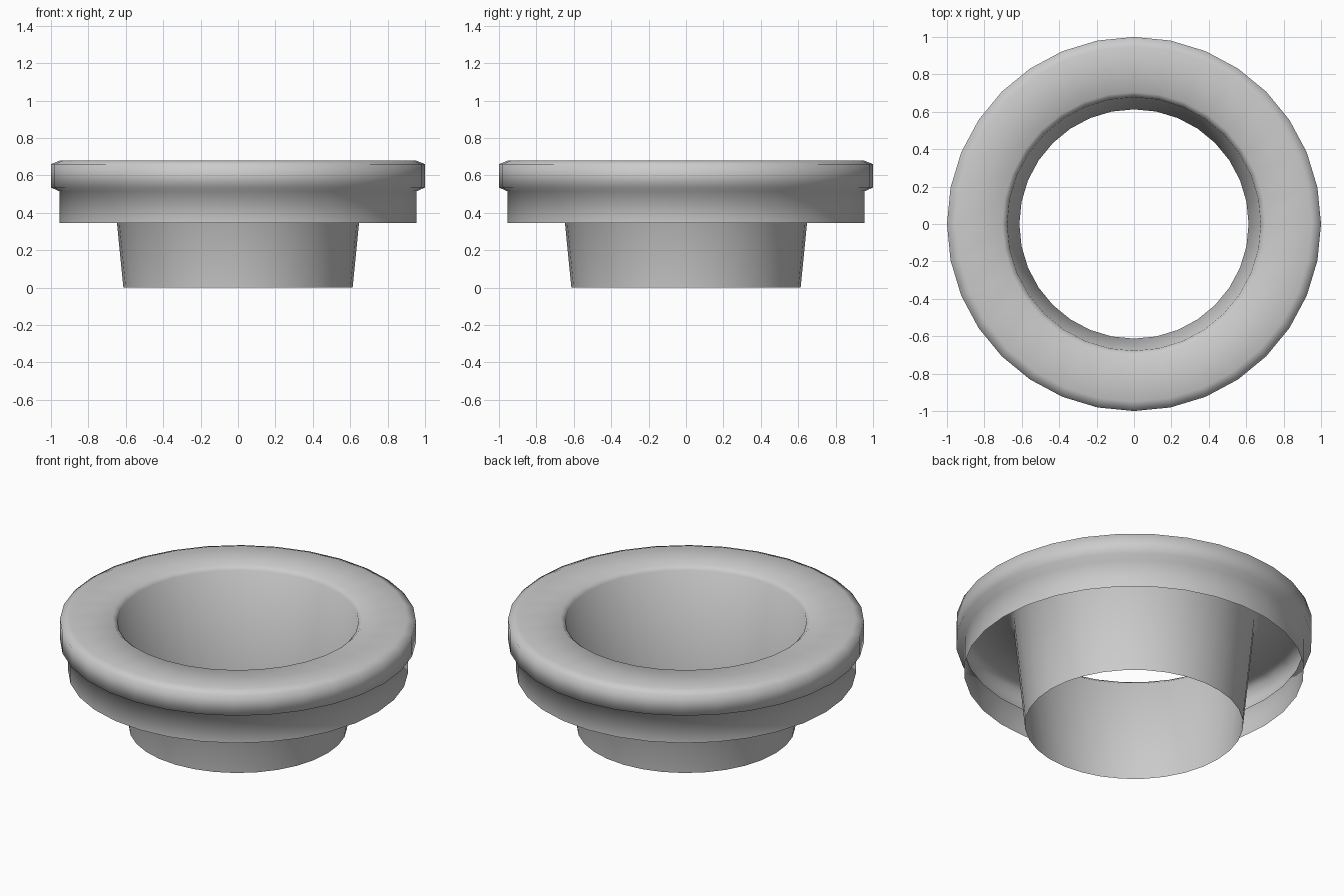
import bpy
import bmesh
from math import pi
from mathutils import Matrix

cube = bpy.data.objects.get("Cube")
if cube:
    bpy.data.objects.remove(cube, do_unlink=True)

SIDES = 32

# Plain grey finish
grey = bpy.data.materials.new("plain_grey")
grey.use_nodes = True
colour = (0.6, 0.6, 0.6, 1)
grey.diffuse_color = colour
grey.node_tree.nodes["Principled BSDF"].inputs["Base Color"].default_value = colour

# Thin sheet profile (radius, height): tapered sleeve, rolled rim, outer skirt
profile = [(0.613, 0), (0.678, 0.655), (0.705, 0.68), (0.95, 0.68),
           (1, 0.66), (1, 0.535), (0.955, 0.515), (0.955, 0.345)]


def lathe(name, points, material):
    bm = bmesh.new()
    rings = []
    for i in range(SIDES):
        turn = Matrix.Rotation(2 * pi * i / SIDES, 3, "Z")
        rings.append([bm.verts.new(turn.col[0] * r + turn.col[2] * z) for r, z in points])
    for a, b in zip(rings, rings[1:] + rings[:1]):
        for j in range(len(points) - 1):
            face = bm.faces.new((a[j], a[j + 1], b[j + 1], b[j]))
            face.smooth = True
    # Top faces point up, the skirt outwards, the sleeve to the axis
    bm.normal_update()
    if sum(f.normal.z * f.calc_area() for f in bm.faces) < 0:
        bmesh.ops.reverse_faces(bm, faces=bm.faces[:])
    mesh = bpy.data.meshes.new(name)
    bm.to_mesh(mesh)
    bm.free()
    mesh.materials.append(material)
    obj = bpy.data.objects.new(name, mesh)
    bpy.context.collection.objects.link(obj)
    return obj


lathe("flanged_collar", profile, grey)
